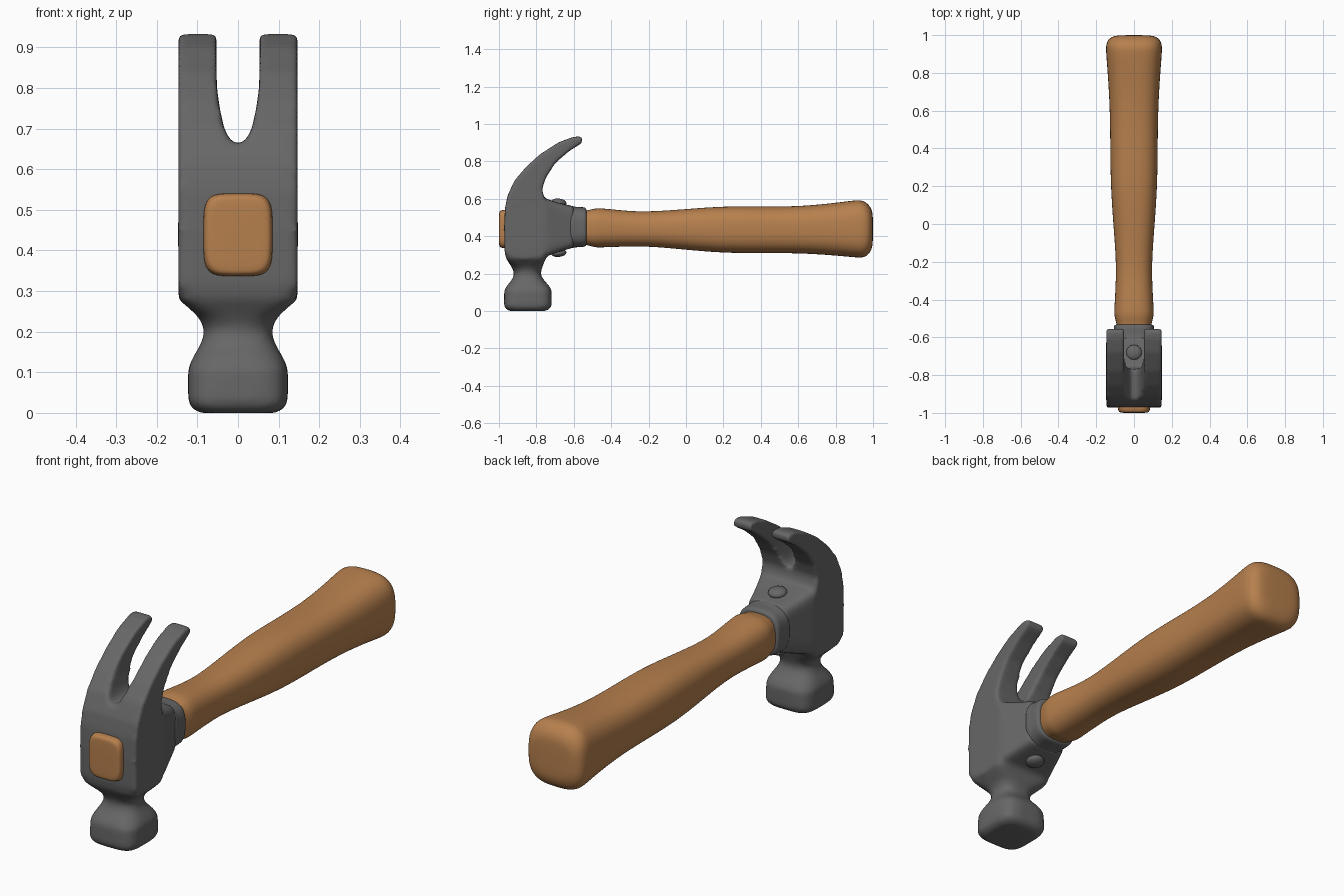
import bpy, bmesh, math
from mathutils import Vector, Matrix

if "Cube" in bpy.data.objects:
    bpy.data.objects.remove(bpy.data.objects["Cube"])


def material(name, rgb):
    m = bpy.data.materials.new(name)
    m.diffuse_color = (*rgb, 1)
    m.use_nodes = True
    m.node_tree.nodes["Principled BSDF"].inputs["Base Color"].default_value = m.diffuse_color
    return m


steel = material("dark_steel", (0.135, 0.135, 0.135))
wood = material("warm_wood", (0.47, 0.215, 0.075))


def loft(bm, axis, rings, sides=24):
    """Superellipse rings: (position, half_x, low, high, squareness) along y or z."""
    loops = []
    for p, hx, lo, hi, n in rings:
        loop = []
        for i in range(sides):
            a = 2 * math.pi * (i + 0.5) / sides
            c, s = math.cos(a), math.sin(a)
            u = hx * math.copysign(abs(c) ** (2 / n), c)
            v = (lo + hi) / 2 + (hi - lo) / 2 * math.copysign(abs(s) ** (2 / n), s)
            loop.append(bm.verts.new((u, p, v) if axis == 'y' else (u, v, p)))
        loops.append(loop)
    for a, b in zip(loops, loops[1:]):
        for i in range(sides):
            j = (i + 1) % sides
            bm.faces.new((a[i], a[j], b[j], b[i]))
    bm.faces.new(loops[0])
    bm.faces.new(loops[-1])


def prism(bm, pts, offset):
    """Extrude a closed 3D outline by an offset."""
    f = bm.faces.new([bm.verts.new(p) for p in pts])
    g = bmesh.ops.extrude_face_region(bm, geom=[f])
    verts = [v for v in g["geom"] if isinstance(v, bmesh.types.BMVert)]
    bmesh.ops.translate(bm, verts=verts, vec=Vector(offset))
    if not f.is_valid or len(f.link_loops if hasattr(f, "link_loops") else f.loops) == 0:
        return


def finish(name, bm, mat, subsurf=0):
    bmesh.ops.recalc_face_normals(bm, faces=bm.faces[:])
    me = bpy.data.meshes.new(name)
    bm.to_mesh(me)
    bm.free()
    me.materials.append(mat)
    for p in me.polygons:
        p.use_smooth = True
    ob = bpy.data.objects.new(name, me)
    bpy.context.collection.objects.link(ob)
    if subsurf:
        m = ob.modifiers.new("subsurf", 'SUBSURF')
        m.levels = m.render_levels = subsurf
    return ob


# Head: claw profile, tapered cheeks and striking face
bm = bmesh.new()
claw = [(-.97, .31), (-.972, .45), (-.968, .55), (-.953, .62), (-.915, .70), (-.855, .77),
        (-.78, .838), (-.68, .902), (-.61, .928), (-.565, .936), (-.553, .92), (-.558, .897),
        (-.625, .855), (-.70, .79), (-.75, .711), (-.77, .65), (-.757, .60), (-.745, .57),
        (-.76, .30), (-.87, .27)]
prism(bm, [(-.147, y, z) for y, z in claw], (.294, 0, 0))
loft(bm, 'y', [(-.95, .146, .31, .56, 12), (-.80, .146, .283, .60, 12),
               (-.74, .144, .295, .598, 10), (-.68, .125, .315, .578, 8),
               (-.60, .10, .34, .56, 6)], 40)
loft(bm, 'z', [(0, .095, -.945, -.748, 4), (.012, .115, -.965, -.728, 4),
               (.03, .123, -.973, -.718, 4), (.11, .123, -.972, -.718, 3.5),
               (.135, .112, -.957, -.732, 3), (.165, .094, -.932, -.76, 2.6),
               (.19, .084, -.92, -.775, 2.5), (.21, .084, -.92, -.775, 2.5),
               (.235, .096, -.932, -.768, 3), (.255, .118, -.945, -.76, 5),
               (.28, .143, -.962, -.75, 9), (.32, .146, -.97, -.74, 12)], 40)
head = finish("hammer_head", bm, steel)

# Slot between the two claw prongs
bm = bmesh.new()
half = [(.053, 1.1), (.053, .86), (.052, .80), (.045, .75), (.034, .70), (.022, .675), (.009, .664)]
slot = half + [(-x, z) for x, z in reversed(half)]
prism(bm, [(x, -1.2, z) for x, z in slot], (0, .9, 0))
cutter = finish("slot_cutter", bm, steel)
cutter.hide_render = True


def remesh(ob):
    m = ob.modifiers.new("remesh", 'REMESH')
    m.mode = 'VOXEL'
    m.voxel_size = .009
    m.use_smooth_shade = True


remesh(head)
cut = head.modifiers.new("slot", 'BOOLEAN')
cut.operation, cut.solver, cut.object = 'DIFFERENCE', 'EXACT', cutter
remesh(head)
soft = head.modifiers.new("soften", 'SMOOTH')
soft.factor, soft.iterations = .5, 9
bpy.ops.object.select_all(action='DESELECT')
head.select_set(True)
bpy.context.view_layer.objects.active = head
bpy.ops.object.convert(target='MESH')
bpy.data.objects.remove(cutter)

# Collar where the handle enters the head
bm = bmesh.new()
loft(bm, 'y', [(-.64, .10, .34, .56, 3), (-.605, .112, .335, .563, 3), (-.595, .108, .34, .557, 3),
               (-.55, .108, .341, .556, 3), (-.535, .106, .345, .553, 3), (-.53, .09, .36, .535, 3)])
finish("collar", bm, steel, 2)

# Rivets above and below the collar
for name, z, tilt in (("top_rivet", .58, -.12), ("bottom_rivet", .31, .12)):
    bm = bmesh.new()
    bmesh.ops.create_uvsphere(bm, u_segments=24, v_segments=12, radius=1)
    bm.transform(Matrix.Translation((0, -.68, z)) @ Matrix.Rotation(tilt, 4, 'X')
                 @ Matrix.Diagonal((.041, .041, .021, 1)))
    finish(name, bm, steel)

# Wooden handle, passing through the head and showing at the front
bm = bmesh.new()
loft(bm, 'y', [(-1, .066, .355, .52, 4), (-.997, .078, .343, .533, 4), (-.985, .086, .336, .541, 4.5),
               (-.94, .086, .335, .542, 4.5), (-.75, .086, .345, .54, 4), (-.56, .088, .355, .535, 3),
               (-.525, .093, .352, .538, 2.7), (-.485, .106, .338, .55, 2.6), (-.44, .104, .34, .549, 2.5),
               (-.30, .096, .345, .533, 2.4), (-.18, .096, .344, .532, 2.4), (0, .110, .327, .545, 2.5),
               (.2, .124, .309, .561, 2.6), (.4, .126, .309, .559, 2.6), (.6, .128, .309, .559, 2.6),
               (.78, .138, .298, .576, 2.7), (.91, .149, .285, .594, 2.9), (.945, .149, .284, .592, 3),
               (.975, .14, .298, .572, 3), (.993, .115, .33, .545, 3), (1, .08, .365, .51, 3)], 28)
finish("handle", bm, wood, 2)
